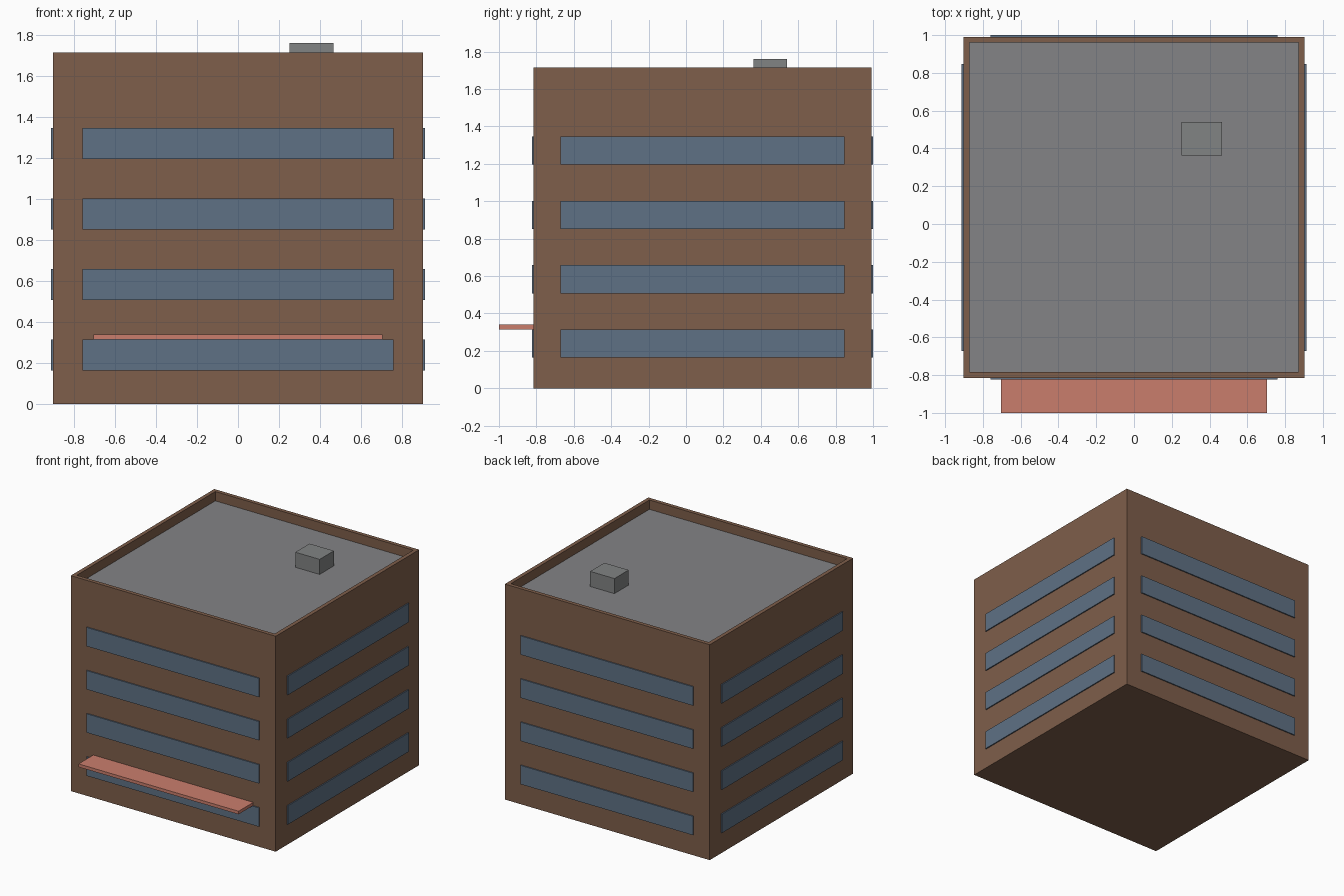
import bpy
import bmesh

cube = bpy.data.objects.get("Cube")
if cube:
    bpy.data.objects.remove(cube, do_unlink=True)


def material(name, rgb):
    mat = bpy.data.materials.new(name)
    mat.use_nodes = True
    mat.diffuse_color = (*rgb, 1)
    mat.node_tree.nodes["Principled BSDF"].inputs["Base Color"].default_value = (*rgb, 1)
    return mat


brown = material("brown_wall", (0.21, 0.112, 0.069))
grey = material("grey_roof", (0.23, 0.23, 0.238))
vent_grey = material("grey_vent", (0.22, 0.227, 0.227))
blue = material("blue_glass", (0.114, 0.165, 0.232))
coral = material("coral_canopy", (0.59, 0.207, 0.152))


def add_box(bm, low, high):
    verts = bmesh.ops.create_cube(bm, size=1)["verts"]
    for v in verts:
        for i in range(3):
            v.co[i] = high[i] if v.co[i] > 0 else low[i]


def finish(name, bm, *mats):
    mesh = bpy.data.meshes.new(name)
    bm.to_mesh(mesh)
    bm.free()
    for mat in mats:
        mesh.materials.append(mat)
    obj = bpy.data.objects.new(name, mesh)
    bpy.context.collection.objects.link(obj)
    return obj


def box(name, low, high, mat):
    bm = bmesh.new()
    add_box(bm, low, high)
    return finish(name, bm, mat)


HALF = 0.903       # half width of the square block
MID_Y = 0.088      # the block sits behind the canopy
FRONT, BACK = MID_Y - HALF, MID_Y + HALF
TOP, ROOF = 1.716, 1.642
PROUD = 0.009      # how far the glass stands out

# Block with a parapet around a sunken roof
bm = bmesh.new()
add_box(bm, (-HALF, FRONT, 0), (HALF, BACK, TOP))
bm.normal_update()
roof = max(bm.faces, key=lambda f: f.calc_center_median().z)
bmesh.ops.inset_region(bm, faces=[roof], thickness=0.044)
deck = bmesh.ops.extrude_face_region(bm, geom=[roof])["geom"]
bmesh.ops.delete(bm, geom=[roof], context="FACES_ONLY")
for item in deck:
    if isinstance(item, bmesh.types.BMVert):
        item.co.z = ROOF
    elif isinstance(item, bmesh.types.BMFace):
        item.material_index = 1
bmesh.ops.recalc_face_normals(bm, faces=bm.faces)
finish("building_block", bm, brown, grey)

# Ribbon windows, one strip per floor on every side
SPAN = 0.76
for floor in range(4):
    z0 = 0.164 + 0.344 * floor
    z1 = z0 + 0.15
    for side, y in (("front", FRONT - PROUD), ("back", BACK)):
        box(f"{side}_window_{floor + 1}", (-SPAN, y, z0), (SPAN, y + PROUD, z1), blue)
    for side, x in (("right", -HALF - PROUD), ("left", HALF)):
        box(f"{side}_window_{floor + 1}", (x, MID_Y - SPAN, z0),
            (x + PROUD, MID_Y + SPAN, z1), blue)

# Entrance canopy
box("entrance_canopy", (-0.705, -1, 0.315), (0.705, FRONT, 0.34), coral)

# Rooftop vent unit
box("roof_vent", (0.252, 0.362, ROOF), (0.466, 0.541, 1.762), vent_grey)
